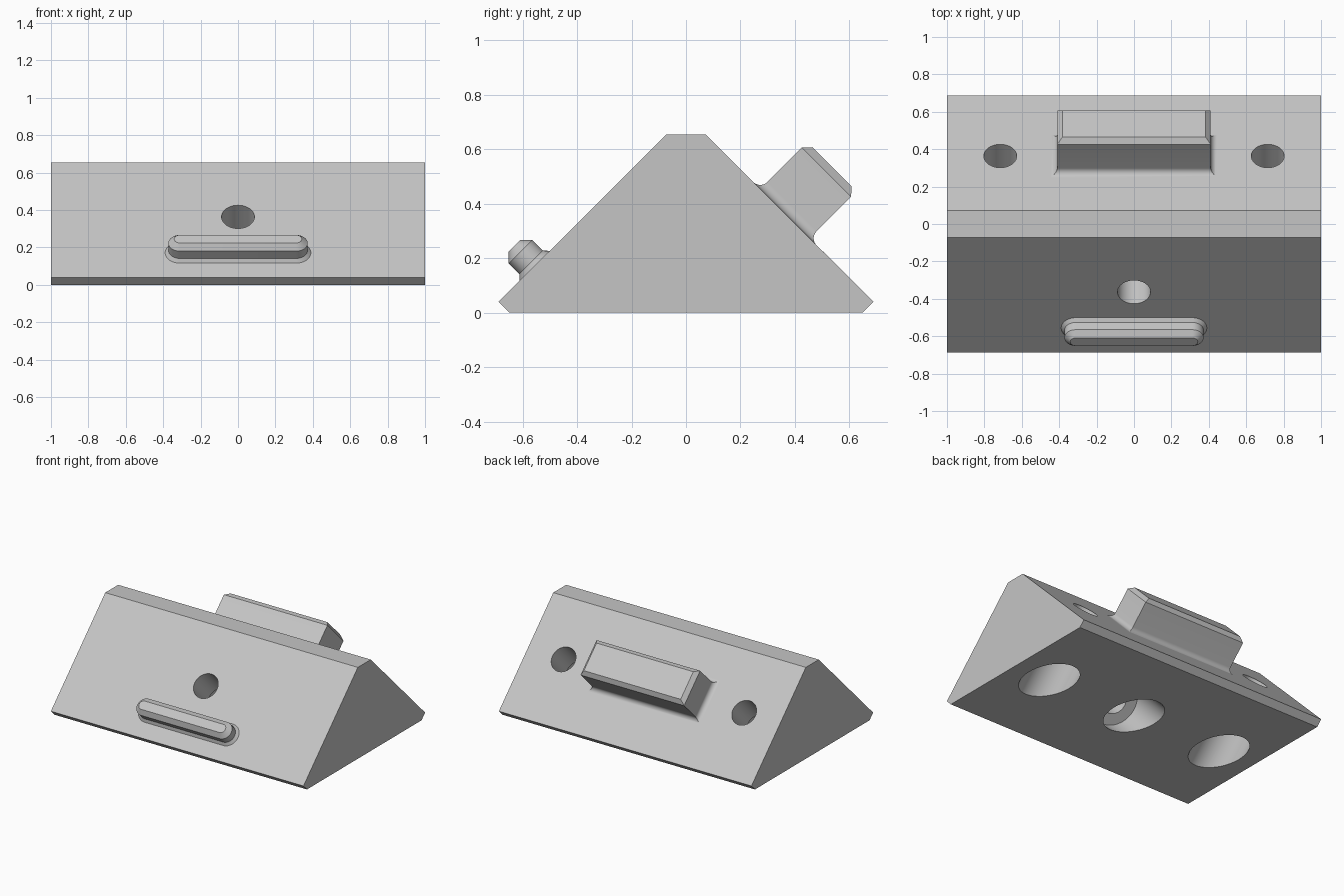
import bpy
import bmesh
import math
from mathutils import Matrix, Vector

cube = bpy.data.objects.get("Cube")
if cube:
    bpy.data.objects.remove(cube, do_unlink=True)

GREY = (0.56, 0.56, 0.56, 1.0)
grey = bpy.data.materials.new("light grey")
grey.use_nodes = True
grey.diffuse_color = GREY
grey.node_tree.nodes["Principled BSDF"].inputs["Base Color"].default_value = GREY

SLOPE_MID = 0.3635  # height, and distance from the centre, of each slope's origin
FRONT, BACK = -1, 1


def slope_frame(side):
    """Local frame on a slope: x along the ridge, y up the slope, z outward."""
    axes = (Vector((-side, 0, 0)),
            Vector((0, -side, 1)).normalized(),
            Vector((0, side, 1)).normalized())
    turn = Matrix(axes).transposed().to_4x4()
    return Matrix.Translation((0, side * SLOPE_MID, SLOPE_MID)) @ turn


def loft(name, rings, frame=Matrix()):
    """Closed solid through matching rings of points."""
    bm = bmesh.new()
    loops = [[bm.verts.new(frame @ Vector(p)) for p in ring] for ring in rings]
    for low, high in zip(loops, loops[1:]):
        n = len(low)
        for i in range(n):
            j = (i + 1) % n
            bm.faces.new((low[i], low[j], high[j], high[i]))
    bm.faces.new(loops[0][::-1])
    bm.faces.new(loops[-1])
    bmesh.ops.recalc_face_normals(bm, faces=bm.faces)
    mesh = bpy.data.meshes.new(name)
    bm.to_mesh(mesh)
    bm.free()
    mesh.materials.append(grey)
    obj = bpy.data.objects.new(name, mesh)
    bpy.context.collection.objects.link(obj)
    return obj


def capsule_ring(half_x, half_y, z, x=0.0, steps=24):
    """Round-ended loop; a plain circle when both halves are equal."""
    straight = half_x - half_y
    pts = []
    for end in (1, -1):
        for i in range(steps + 1):
            a = math.pi * (i / steps - 0.5)
            pts.append((x + end * (straight + half_y * math.cos(a)),
                        end * half_y * math.sin(a), z))
    if straight < 1e-6:  # drop the doubled points of a circle
        del pts[steps], pts[-1]
    return pts


def box_ring(half_x, half_y, z):
    return [(-half_x, -half_y, z), (half_x, -half_y, z),
            (half_x, half_y, z), (-half_x, half_y, z)]


def finish(obj):
    bpy.ops.object.select_all(action="DESELECT")
    obj.select_set(True)
    bpy.context.view_layer.objects.active = obj
    bpy.ops.object.shade_smooth_by_angle(angle=math.radians(30))


# Wedge body with flat ridge and bevelled lower edges
half_profile = [(0.648, 0), (0.688, 0.04), (0.073, 0.654)]
profile = half_profile + [(-y, z) for y, z in reversed(half_profile)]
body = loft("wedge_body", [[(x, y, z) for y, z in profile] for x in (-1, 1)])

# Counterbored screw holes, square to the slopes and wide at the underside
for side, x in ((FRONT, 0), (BACK, 0.715), (BACK, -0.715)):
    steps = ((0.1, 0.088), (-0.235, 0.088), (-0.235, 0.167), (-0.8, 0.167))
    cutter = loft("hole_cutter", [capsule_ring(r, r, z, x) for z, r in steps],
                  slope_frame(side))
    cut = body.modifiers.new("screw_hole", "BOOLEAN")
    cut.operation = "DIFFERENCE"
    cut.solver = "EXACT"
    cut.object = cutter
    bpy.ops.object.select_all(action="DESELECT")
    body.select_set(True)
    bpy.context.view_layer.objects.active = body
    bpy.ops.object.modifier_apply(modifier=cut.name)
    bpy.data.objects.remove(cutter, do_unlink=True)
finish(body)

# Front key: round-ended rail with flared foot and chamfered top
key_layers = ((-0.01, 0.079), (0, 0.079), (0.019, 0.061), (0.074, 0.061), (0.105, 0.03))
key = loft("front_key", [capsule_ring(0.311 + r, r, z) for z, r in key_layers],
           slope_frame(FRONT) @ Matrix.Translation((0, -0.272, 0)))
finish(key)

# Back block: filleted foot, straight sides and chamfered top
FILLET = 0.036
block_layers = [(-0.01, FILLET)]
for i in range(11):
    a = math.pi / 2 * i / 10
    block_layers.append((FILLET * (1 - math.cos(a)), FILLET * (1 - math.sin(a))))
block_layers += [(0.216, 0), (0.244, -0.027)]
block = loft("back_block",
             [box_ring(0.41 + grow, 0.128 + grow, z) for z, grow in block_layers],
             slope_frame(BACK))
finish(block)
